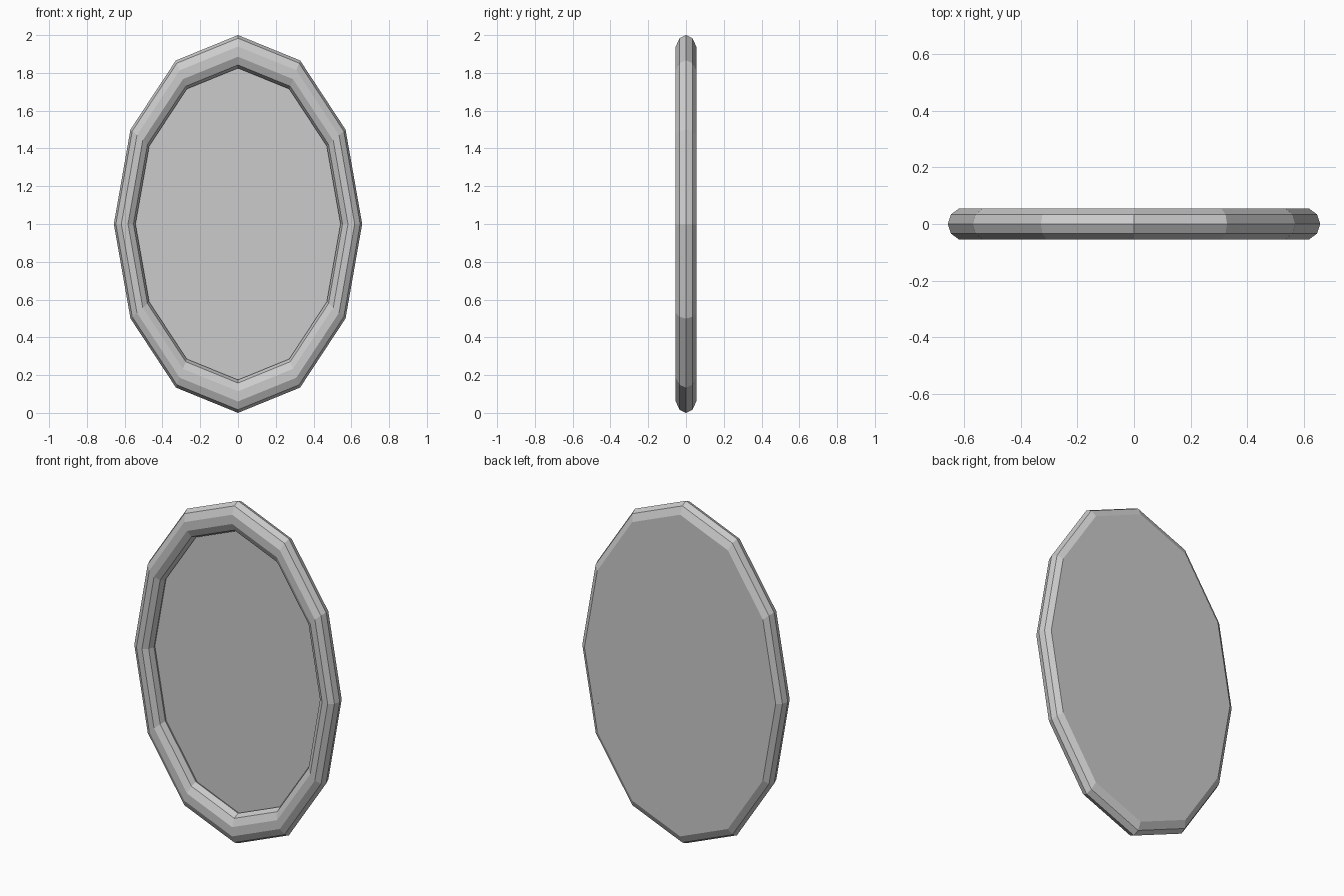
import bpy
from math import pi

if "Cube" in bpy.data.objects:
    bpy.data.objects.remove(bpy.data.objects["Cube"])

SIDES = 12
MAJOR, MINOR = 0.6, 0.0575        # ring centre radius and tube radius
STRETCH = 1 / (MAJOR + MINOR)     # turns the circle into a 2 unit tall oval
BACK = MINOR * 0.951              # flat rear of the ten-sided tube
FRONT = 0.015                     # glass face, recessed inside the frame


def stand_up(obj, name, stretch_axis_scale):
    obj.name = name
    obj.scale = stretch_axis_scale
    bpy.ops.object.transform_apply(location=False, rotation=True, scale=True)
    bpy.ops.object.shade_flat()


# Oval frame: low-poly ring with a ten-sided section
bpy.ops.mesh.primitive_torus_add(
    major_segments=SIDES, minor_segments=10,
    major_radius=MAJOR, minor_radius=MINOR,
    location=(0, 0, 1), rotation=(pi / 2, 0, 0))
stand_up(bpy.context.object, "oval_frame", (1, STRETCH, 1))

# Mirror panel: oval slab, recessed in front and flush with the frame's back
bpy.ops.mesh.primitive_cylinder_add(
    vertices=SIDES, radius=MAJOR, depth=BACK - FRONT,
    location=(0, (BACK + FRONT) / 2, 1), rotation=(pi / 2, 0, 0))
stand_up(bpy.context.object, "mirror_panel", (1, STRETCH, 1))
